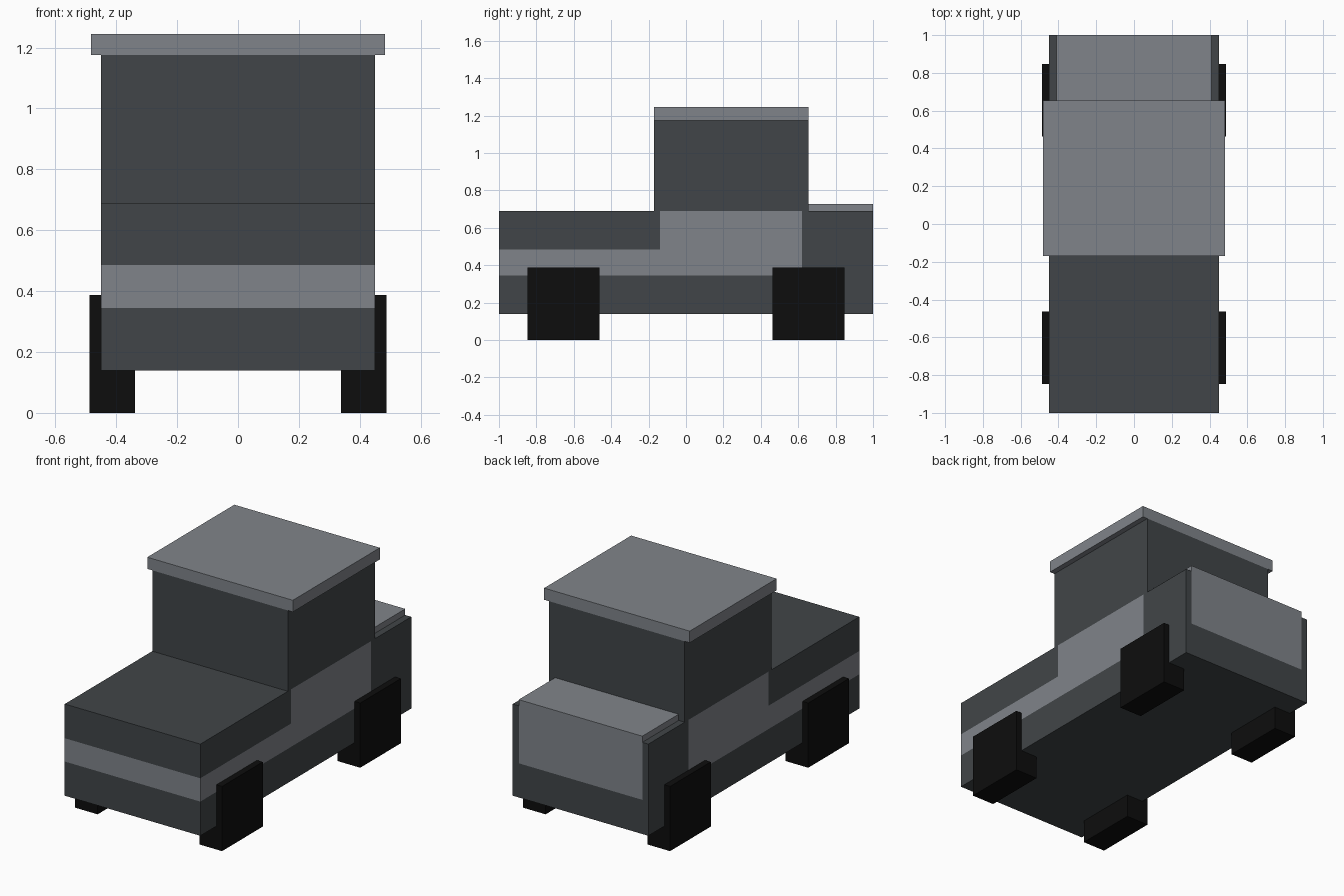
import bpy
import bmesh
from mathutils import Vector

cube = bpy.data.objects.get("Cube")
if cube:
    bpy.data.objects.remove(cube, do_unlink=True)


def material(name, color):
    mat = bpy.data.materials.new(name)
    mat.use_nodes = True
    mat.diffuse_color = (*color, 1)
    mat.node_tree.nodes["Principled BSDF"].inputs["Base Color"].default_value = (*color, 1)
    return mat


dark = material("dark_grey", (0.053, 0.060, 0.065))
light = material("light_grey", (0.216, 0.231, 0.254))
black = material("black", (0.004, 0.004, 0.004))


def box(name, low, high, mats, cuts=(), rule=None):
    """Box between two corners, optionally cut by planes and coloured by a rule."""
    low, high = Vector(low), Vector(high)
    bm = bmesh.new()
    bmesh.ops.create_cube(bm, size=1)
    for v in bm.verts:
        v.co = (low + high) / 2 + v.co * (high - low)
    for axis, value in cuts:
        normal = Vector((0, 0, 0))
        normal[axis] = 1
        bmesh.ops.bisect_plane(bm, geom=bm.verts[:] + bm.edges[:] + bm.faces[:],
                               plane_co=normal * value, plane_no=normal)
    bm.normal_update()
    if rule:
        for f in bm.faces:
            f.material_index = int(rule(f.calc_center_median(), f.normal))
    mesh = bpy.data.meshes.new(name)
    bm.to_mesh(mesh)
    bm.free()
    for m in mats:
        mesh.materials.append(m)
    obj = bpy.data.objects.new(name, mesh)
    bpy.context.collection.objects.link(obj)
    return obj


# Painted band: low on the bonnet, full height on the doors, a panel at the back
BAND_LOW, BAND_HIGH = 0.345, 0.485
DOOR_FRONT, DOOR_BACK = -0.14, 0.62
PANEL = 0.41


def painted(c, n):
    if abs(n.z) > 0.5 or c.z < BAND_LOW:
        return False
    if n.y > 0.5:
        return abs(c.x) < PANEL
    if n.y < -0.5 or c.y < DOOR_FRONT:
        return c.z < BAND_HIGH
    return c.y < DOOR_BACK


box("body", (-0.45, -1, 0.14), (0.45, 1, 0.69), [dark, light],
    cuts=[(2, BAND_LOW), (2, BAND_HIGH), (1, DOOR_FRONT), (1, DOOR_BACK),
          (0, -PANEL), (0, PANEL)], rule=painted)

# Cab, roof and rear lid
box("cab", (-0.45, -0.17, 0.69), (0.45, 0.655, 1.175), [dark])
box("roof", (-0.483, -0.17, 1.175), (0.483, 0.655, 1.245), [light])
box("rear_lid", (-PANEL, 0.655, 0.69), (PANEL, 1, 0.727), [light])

# Square wheels
for side, x in (("right", -0.413), ("left", 0.413)):
    for end, y in (("front", -0.655), ("rear", 0.655)):
        box(f"{end}_{side}_wheel", (x - 0.075, y - 0.193, 0),
            (x + 0.075, y + 0.193, 0.388), [black])
